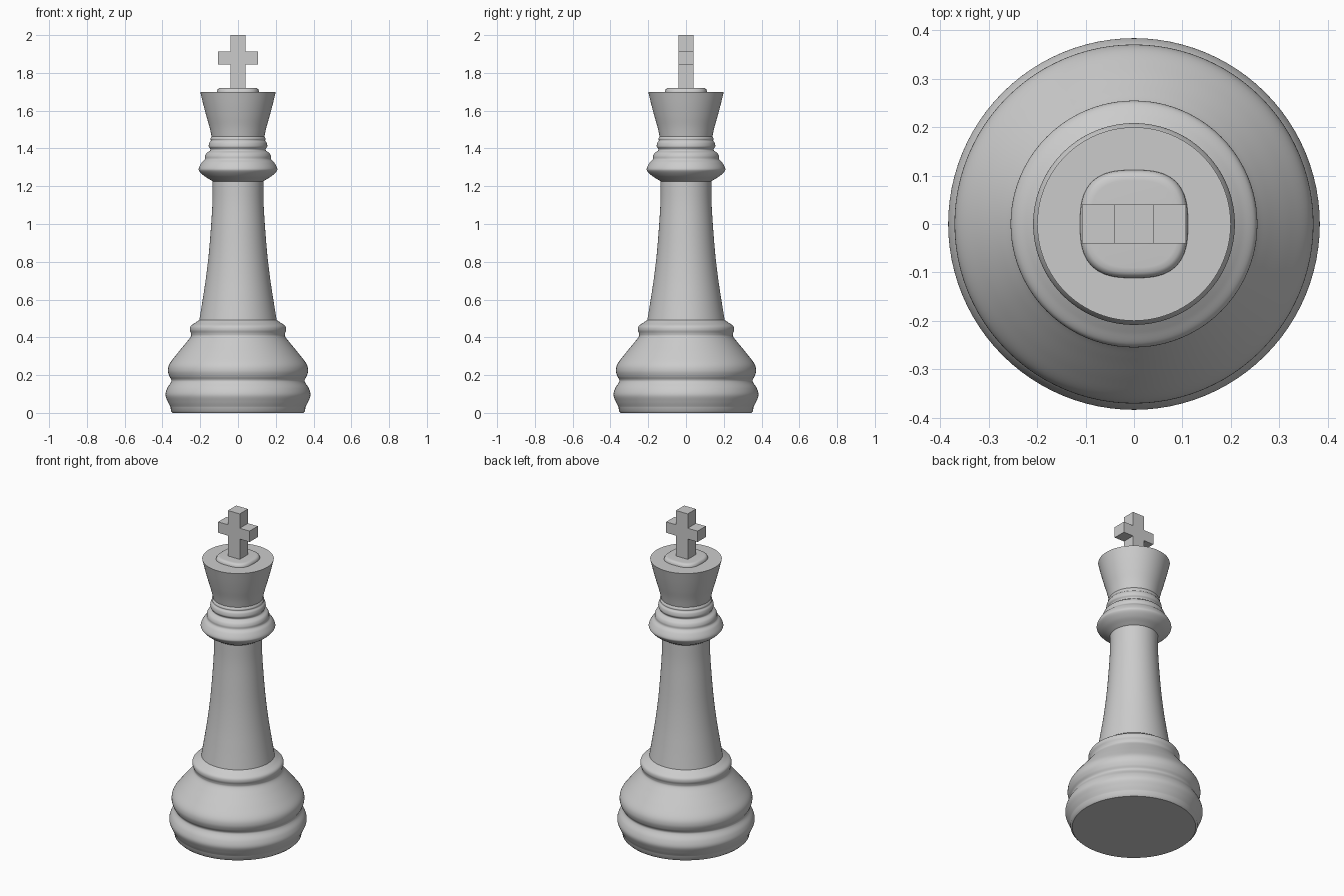
import bpy, bmesh, math
from mathutils import Vector

if "Cube" in bpy.data.objects:
    bpy.data.objects.remove(bpy.data.objects["Cube"])


def spline(pts, steps=6):
    """Catmull-Rom curve through (radius, height) points."""
    p = [Vector(q) for q in pts]
    p = [2 * p[0] - p[1]] + p + [2 * p[-1] - p[-2]]
    out = []
    for i in range(1, len(p) - 2):
        a, b, c, d = p[i - 1:i + 3]
        for k in range(steps):
            t = k / steps
            out.append(0.5 * (2 * b + (c - a) * t + (2 * a - 5 * b + 4 * c - d) * t * t
                              + (3 * b - a - 3 * c + d) * t ** 3))
    return out + [p[-2]]


def finish(name, bm, angle=None):
    bmesh.ops.recalc_face_normals(bm, faces=bm.faces)
    mesh = bpy.data.meshes.new(name)
    bm.to_mesh(mesh)
    bm.free()
    ob = bpy.data.objects.new(name, mesh)
    bpy.context.collection.objects.link(ob)
    if angle:
        bpy.ops.object.select_all(action='DESELECT')
        ob.select_set(True)
        bpy.context.view_layer.objects.active = ob
        bpy.ops.object.shade_smooth_by_angle(angle=math.radians(angle))
    return ob


def lathe(name, profile, n=96, power=2):
    """Closed turned solid; power above 2 squares off the outline."""
    bm = bmesh.new()
    rings = []
    for r, z in profile:
        ring = []
        for i in range(n):
            a = 2 * math.pi * i / n
            c, s = math.cos(a), math.sin(a)
            k = r / (abs(c) ** power + abs(s) ** power) ** (1 / power)
            ring.append(bm.verts.new((k * c, k * s, z)))
        rings.append(ring)
    for lo, hi in zip(rings, rings[1:]):
        for i in range(n):
            j = (i + 1) % n
            bm.faces.new((lo[i], lo[j], hi[j], hi[i]))
    bm.faces.new(rings[0])
    bm.faces.new(rings[-1])
    return finish(name, bm, 40)


# Wide moulded base with two rolls, sloping shoulder and collar
lathe("base", [(0.345, 0), (0.355, 0.01)] + spline([
    (0.357, 0.03), (0.372, 0.06), (0.384, 0.095), (0.375, 0.13), (0.356, 0.16),
    (0.353, 0.175), (0.364, 0.195), (0.371, 0.225), (0.362, 0.26), (0.325, 0.31),
    (0.28, 0.365), (0.251, 0.402), (0.249, 0.42), (0.255, 0.44), (0.25, 0.46),
    (0.225, 0.478), (0.205, 0.492)]))

# Tapering stem
lathe("stem", spline([(0.206, 0.485), (0.187, 0.6), (0.169, 0.72), (0.154, 0.85),
                      (0.142, 1.0), (0.135, 1.12), (0.134, 1.235)]))

# Neck collar with a large roll and smaller rings
lathe("neck_collar", spline([
    (0.132, 1.225), (0.15, 1.236), (0.18, 1.255), (0.205, 1.28), (0.207, 1.297),
    (0.192, 1.325), (0.176, 1.342), (0.174, 1.36), (0.166, 1.376), (0.149, 1.388),
    (0.147, 1.397), (0.155, 1.41), (0.152, 1.43), (0.144, 1.442), (0.146, 1.452),
    (0.139, 1.465)]))

# Flared head
lathe("head", spline([(0.137, 1.45), (0.15, 1.51), (0.167, 1.57),
                      (0.183, 1.63), (0.2, 1.70)]))

# Low rounded pad under the finial
lathe("top_pad", [(0.112, 1.695), (0.111, 1.705), (0.107, 1.714), (0.100, 1.719),
                  (0.09, 1.72)], power=2.8)

# Cross finial: one outline extruded front to back
half = [(0.04, 1.71), (0.04, 1.845), (0.107, 1.845), (0.107, 1.912),
        (0.04, 1.912), (0.04, 2.0)]
outline = half + [(-x, z) for x, z in reversed(half)]
bm = bmesh.new()
face = bm.faces.new([bm.verts.new((x, -0.04, z)) for x, z in outline])
ext = bmesh.ops.extrude_face_region(bm, geom=[face])
moved = [v for v in ext["geom"] if isinstance(v, bmesh.types.BMVert)]
bmesh.ops.translate(bm, verts=moved, vec=(0, 0.08, 0))
if not any(f for f in bm.faces if all(abs(v.co.y + 0.04) < 1e-6 for v in f.verts)):
    bmesh.ops.holes_fill(bm, edges=bm.edges)
finish("cross_finial", bm)
